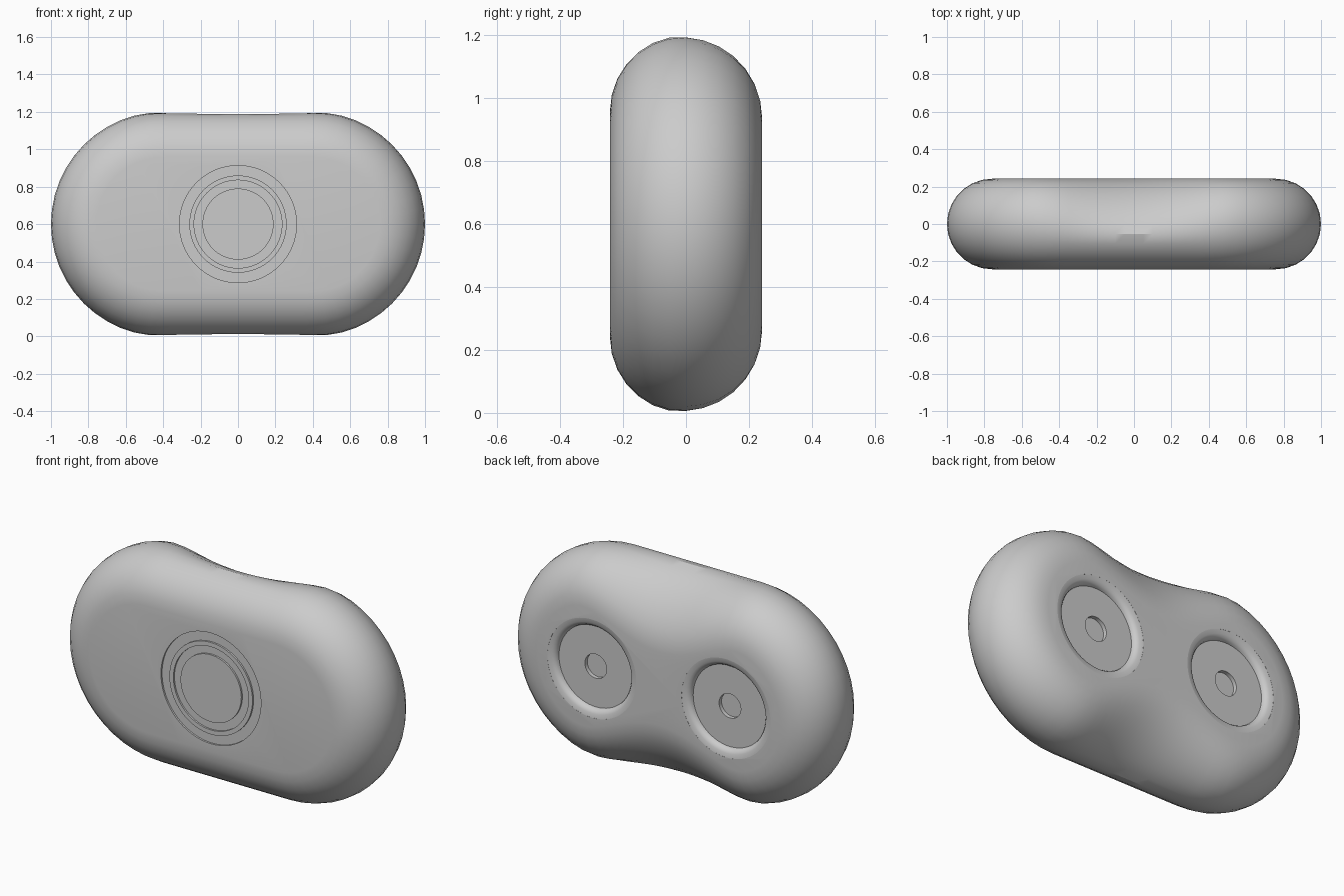
import bpy, bmesh
from math import pi, sin, cos

if "Cube" in bpy.data.objects:
    bpy.data.objects.remove(bpy.data.objects["Cube"])

R, HALF, CX, CZ = 0.242, 0.6, 0.4, 0.6


def finish(name, bm):
    bmesh.ops.remove_doubles(bm, verts=bm.verts, dist=1e-5)
    bmesh.ops.recalc_face_normals(bm, faces=bm.faces)
    me = bpy.data.meshes.new(name)
    bm.to_mesh(me)
    bm.free()
    ob = bpy.data.objects.new(name, me)
    bpy.context.collection.objects.link(ob)
    return ob


def outline(y, inset):
    """Stadium outline, pinched at the waist towards the back."""
    r = HALF - inset
    pts = [(CX + r * sin(pi * i / 24), r * cos(pi * i / 24)) for i in range(25)]
    pts += [(CX - 2 * CX * i / 16, -r) for i in range(1, 16)]
    pts += [(-x, -z) for x, z in pts]
    w = 0.15 * max(0, (y + 0.07) / (R + 0.07)) ** 1.1
    out = []
    for x, z in pts:
        pinch = w * 0.5 * (1 + cos(pi * x / 0.58)) if abs(x) < 0.58 else 0
        out.append((x, y, CZ + z * (1 - pinch / r)))
    return out


def revolve(name, profile, cx, n=64):
    """Spin a closed (radius, y) profile about the y direction."""
    bm = bmesh.new()
    rings = [[bm.verts.new((cx + r * cos(2 * pi * k / n), y, CZ + r * sin(2 * pi * k / n)))
              for k in range(n)] for r, y in profile]
    for i, a in enumerate(rings):
        b = rings[(i + 1) % len(rings)]
        if profile[i][0] == 0 and profile[(i + 1) % len(rings)][0] == 0:
            continue
        for k in range(n):
            bm.faces.new((a[k], a[(k + 1) % n], b[(k + 1) % n], b[k]))
    return finish(name, bm)


# body: rounded pebble lofted from front to back
bm = bmesh.new()
STEPS = 14
rings = []
for i in range(STEPS + 1):
    t = -pi / 2 + pi * i / STEPS
    rings.append([bm.verts.new(p) for p in outline(R * sin(t), R - R * cos(t))])
for a, b in zip(rings, rings[1:]):
    for k in range(len(a)):
        j = (k + 1) % len(a)
        bm.faces.new((a[k], a[j], b[j], b[k]))
bm.faces.new(rings[0])
bm.faces.new(rings[-1])
body = finish("body", bm)

# back sockets: soft lip, flat floor and small centre hole
socket = [(0, 0.185), (0.068, 0.185), (0.068, 0.207), (0.23, 0.207), (0.233, 0.219),
          (0.241, 0.230), (0.255, 0.238), (0.278, 0.2415), (0.28, 0.3), (0, 0.3)]
cutters = [revolve("socket_cutter", socket, s * 0.42) for s in (-1, 1)]

# front: two plain concentric dial grooves
for r0, r1 in ((0.19, 0.235), (0.26, 0.313)):
    groove = [(r0, -0.3), (r1, -0.3), (r1, -R + 0.01), (r0, -R + 0.01)]
    cutters.append(revolve("groove_cutter", groove, 0))

bpy.context.view_layer.objects.active = body
body.select_set(True)
for c in cutters:
    c.hide_render = True
    m = body.modifiers.new("cut", 'BOOLEAN')
    m.operation, m.solver, m.object = 'DIFFERENCE', 'EXACT', c
    bpy.ops.object.modifier_apply(modifier=m.name)
    bpy.data.objects.remove(c)

bpy.ops.object.shade_smooth_by_angle(angle=pi / 6)
